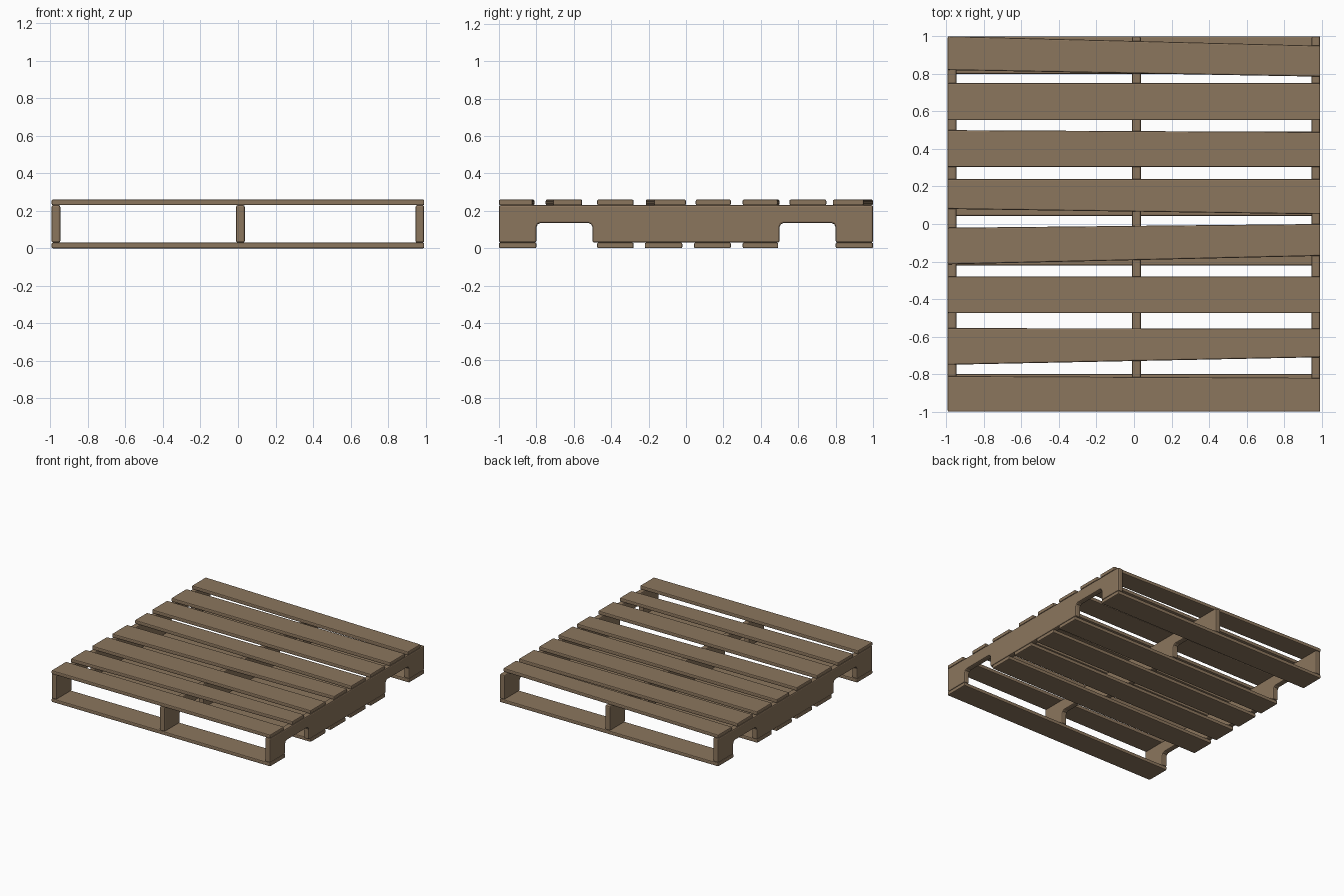
import bpy, bmesh

if "Cube" in bpy.data.objects:
    bpy.data.objects.remove(bpy.data.objects["Cube"])

wood = bpy.data.materials.new("weathered wood")
wood.diffuse_color = (0.26, 0.18, 0.11, 1)
wood.use_nodes = True
wood.node_tree.nodes["Principled BSDF"].inputs["Base Color"].default_value = wood.diffuse_color


def prism(name, pts, to3d, depth, bevel):
    """Extrude a flat outline along depth and soften its edges."""
    bm = bmesh.new()
    face = bm.faces.new([bm.verts.new(to3d(p)) for p in pts])
    ext = bmesh.ops.extrude_face_region(bm, geom=[face])
    verts = [g for g in ext["geom"] if isinstance(g, bmesh.types.BMVert)]
    bmesh.ops.translate(bm, verts=verts, vec=depth)
    bmesh.ops.recalc_face_normals(bm, faces=bm.faces)
    sharp = [e for e in bm.edges if e.calc_face_angle(0) > 0.9]
    bmesh.ops.bevel(bm, geom=sharp, offset=bevel, segments=2, profile=0.5,
                    affect='EDGES', clamp_overlap=True)
    mesh = bpy.data.meshes.new(name)
    bm.to_mesh(mesh)
    bm.free()
    mesh.materials.append(wood)
    ob = bpy.data.objects.new(name, mesh)
    bpy.context.collection.objects.link(ob)


X0, X1 = -0.993, 0.992


def board(name, z, left_lo, left_hi, right_lo, right_hi):
    pts = [(X0, left_lo), (X1, right_lo), (X1, right_hi), (X0, left_hi)]
    prism(name, pts, lambda p: (p[0], p[1], z), (0, 0, 0.03), 0.007)


# Deck boards, unevenly cut: left low/high, right low/high
deck = [(-1.0, -0.81, -1.0, -0.82), (-0.75, -0.555, -0.71, -0.557),
        (-0.475, -0.28, -0.475, -0.28), (-0.215, -0.02, -0.17, 0.0),
        (0.08, 0.24, 0.052, 0.24), (0.303, 0.50, 0.303, 0.49),
        (0.553, 0.75, 0.553, 0.75), (0.82, 1.0, 0.785, 0.95)]
for i, d in enumerate(deck):
    board(f"deck_board_{i + 1}", 0.23, *d)

# Base boards, leaving the fork openings free
for i, (lo, hi) in enumerate([(-1.0, -0.80), (-0.475, -0.28), (-0.22, -0.02),
                              (0.043, 0.24), (0.303, 0.493), (0.80, 1.0)]):
    board(f"base_board_{i + 1}", 0.0, lo, hi, lo, hi)

# Stringers with two notches for the forks
half = [(0.50, 0.03), (0.50, 0.112), (0.507, 0.128), (0.522, 0.135),
        (0.778, 0.135), (0.793, 0.128), (0.80, 0.112), (0.80, 0.03),
        (1.0, 0.03), (1.0, 0.23)]
outline = half + [(-y, z) for y, z in reversed(half)]
for name, x in (("left_stringer", -0.993), ("middle_stringer", -0.01),
                ("right_stringer", 0.946)):
    prism(name, outline, lambda p: (x, p[0], p[1]), (0.046, 0, 0), 0.009)
